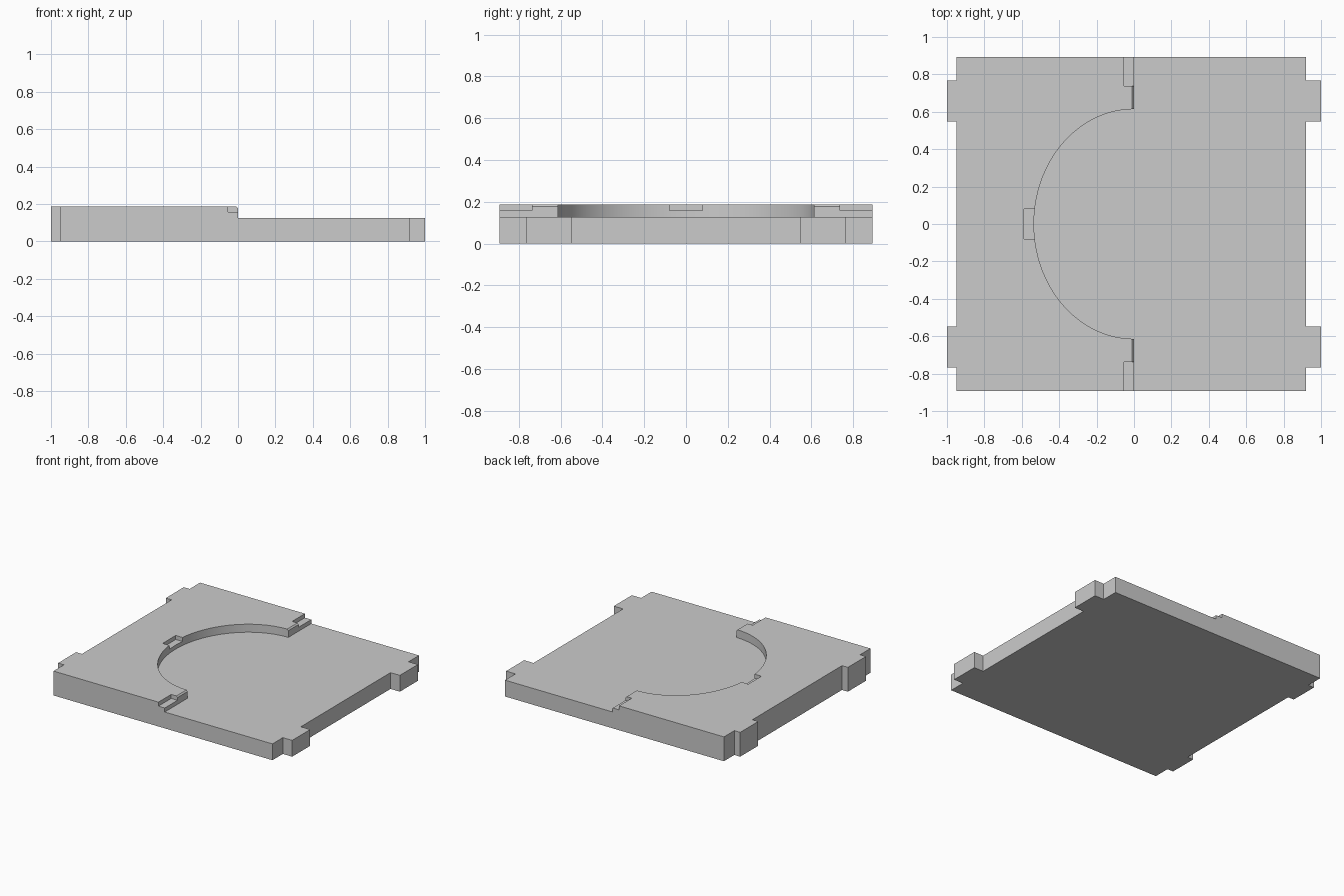
import bpy, bmesh, math

if "Cube" in bpy.data.objects:
    bpy.data.objects.remove(bpy.data.objects["Cube"])

TOP, FLOOR, LEDGE = 0.188, 0.126, 0.157
HALF_Y = 0.894


def prism(name, outline, z0, z1):
    """Extrude a flat outline from z0 to z1."""
    bm = bmesh.new()
    face = bm.faces.new([bm.verts.new((x, y, z0)) for x, y in outline])
    res = bmesh.ops.extrude_face_region(bm, geom=[face])
    verts = [v for v in res["geom"] if isinstance(v, bmesh.types.BMVert)]
    bmesh.ops.translate(bm, verts=verts, vec=(0, 0, z1 - z0))
    bmesh.ops.recalc_face_normals(bm, faces=bm.faces)
    mesh = bpy.data.meshes.new(name)
    bm.to_mesh(mesh)
    bm.free()
    ob = bpy.data.objects.new(name, mesh)
    bpy.context.collection.objects.link(ob)
    return ob


def block(name, x0, x1, y0, y1, z0, z1):
    return prism(name, [(x0, y0), (x1, y0), (x1, y1), (x0, y1)], z0, z1)


def cut(target, cutter):
    """Subtract the cutter and remove it."""
    cutter.hide_render = True
    mod = target.modifiers.new("cut", "BOOLEAN")
    mod.operation, mod.solver, mod.object = "DIFFERENCE", "EXACT", cutter
    bpy.context.view_layer.objects.active = target
    bpy.ops.object.modifier_apply(modifier=mod.name)
    bpy.data.objects.remove(cutter)


# Plate outline with two locating tabs on each side
right = [(0.92, -HALF_Y), (0.92, -0.767), (1, -0.767), (1, -0.547), (0.92, -0.547)]
right += [(x, -y) for x, y in reversed(right)]
left = [(-0.95 if x < 1 else -1, -y) for x, y in right]
plate = prism("tabbed_plate", right + left, 0, TOP)

# Lower deck with the curved bay
arc = [(-0.535 * math.cos(a), 0.614 * math.sin(a))
       for a in (math.pi * (i / 64 - 0.5) for i in range(65))]
deck = [(0, -1)] + arc + [(0, 1), (1.2, 1), (1.2, -1)]
cut(plate, prism("deck_cutter", deck, FLOOR, 0.3))

# Shallow ledges: one at the bay centre, one at each end of the step
cut(plate, block("centre_ledge_cutter", -0.588, -0.3, -0.08, 0.08, LEDGE, 0.3))
for s in (-1, 1):
    y0, y1 = sorted((s * 0.738, s * 1.0))
    cut(plate, block("end_ledge_cutter", -0.054, 0.1, y0, y1, LEDGE, 0.3))

# Small chamfer along the step edge
chamfer = block("chamfer_cutter", -0.05, 0.05, -1, 1, -0.05, 0.05)
chamfer.rotation_euler.y = math.radians(45)
off = 0.05 / math.sqrt(2)
chamfer.location = (-0.005 + off, 0, TOP - 0.005 + off)
cut(plate, chamfer)

# Smooth the curved wall, keep the edges sharp
bpy.ops.object.select_all(action="DESELECT")
plate.select_set(True)
bpy.context.view_layer.objects.active = plate
bpy.ops.object.shade_smooth_by_angle(angle=math.radians(30))
